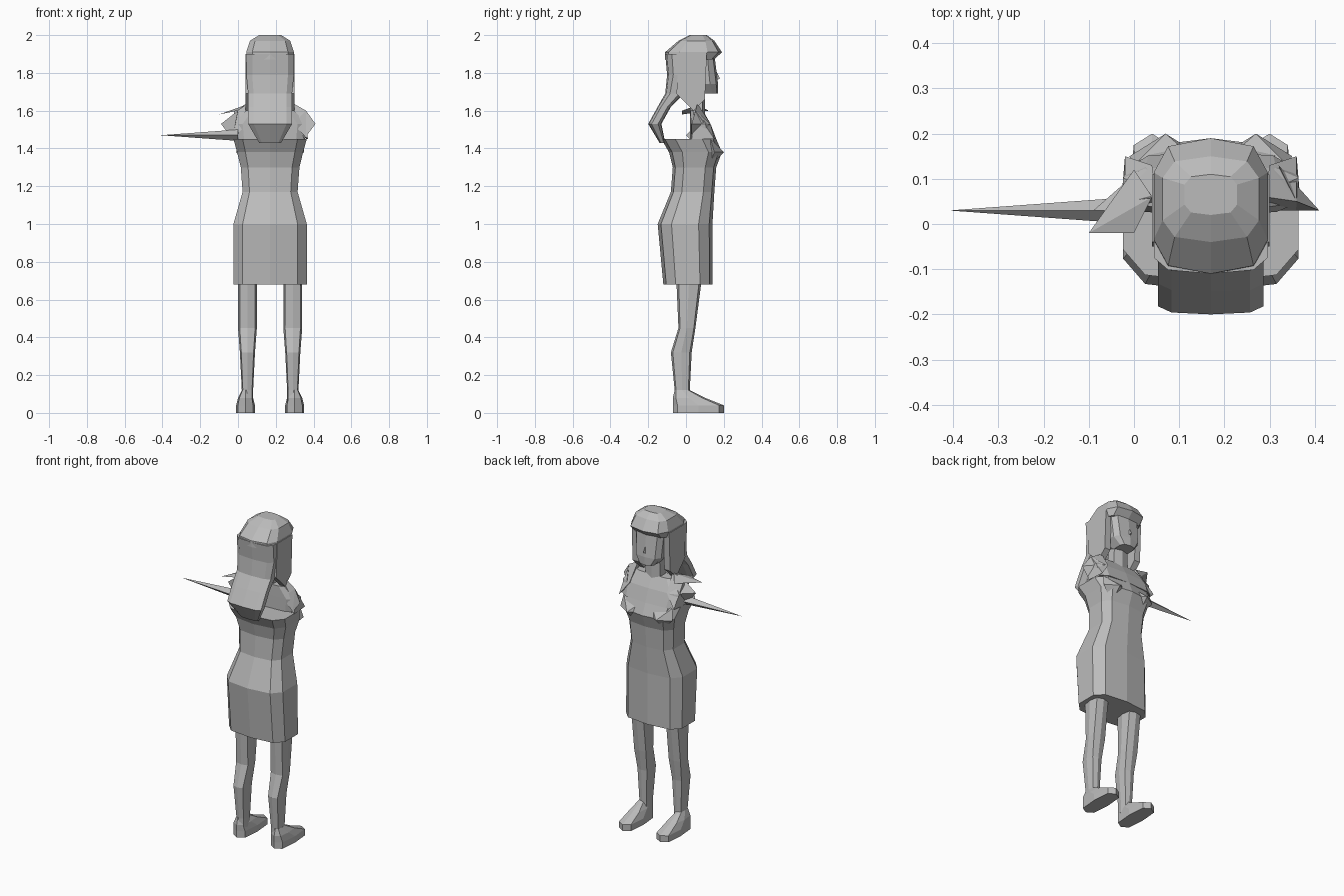
import bpy, bmesh
from math import sin, cos, pi, copysign
from mathutils import Matrix, Vector

if "Cube" in bpy.data.objects:
    bpy.data.objects.remove(bpy.data.objects["Cube"])

colour = (.5, .5, .5, 1)
grey = bpy.data.materials.new("plain grey")
grey.use_nodes = True
grey.diffuse_color = colour
grey.node_tree.nodes["Principled BSDF"].inputs["Base Color"].default_value = colour

# The body stands beside the origin because of the long spike
middle = .17
sides = {"left": 1, "right": -1}

# Landmark heights
ankle, knee, hem, hip, waist, ribs = .12, .45, .68, 1, 1.17, 1.3
bust, armpit, shoulder, collar = 1.38, 1.45, 1.53, 1.6
chin, brow, crown = 1.69, 1.9, 2


def finish(name, bm):
    bmesh.ops.recalc_face_normals(bm, faces=bm.faces)
    mesh = bpy.data.meshes.new(name)
    bm.to_mesh(mesh)
    bm.free()
    mesh.materials.append(grey)
    part = bpy.data.objects.new(name, mesh)
    bpy.context.collection.objects.link(part)
    return part


def squared(value):
    """Push a sine or cosine outward, so that a round section turns boxy."""
    return copysign(abs(value) ** .6, value)


def loft(name, rings, x=middle, count=10):
    """Join boxy rings, each given as height, half width, back and front."""
    bm = bmesh.new()
    loops = []
    for height, width, back, front in rings:
        loop = []
        for step in range(count):
            angle = 2 * pi * step / count
            across = width * squared(sin(angle))
            along = (back + front) / 2 + (front - back) / 2 * squared(cos(angle))
            loop.append(bm.verts.new((x + across, along, height)))
        loops.append(loop)
    for lower, upper in zip(loops, loops[1:]):
        for i in range(count):
            bm.faces.new((lower[i - 1], lower[i], upper[i], upper[i - 1]))
    bm.faces.new(loops[0])
    bm.faces.new(loops[-1])
    return finish(name, bm)


def hull(name, points, side=1):
    """Wrap a faceted solid round points measured from the body's middle."""
    bm = bmesh.new()
    for across, along, height in points:
        bm.verts.new((middle + side * across, along, height))
    bmesh.ops.convex_hull(bm, input=bm.verts)
    return finish(name, bm)


def plate(name, centre, size):
    bm = bmesh.new()
    bmesh.ops.create_cube(bm, size=1)
    bmesh.ops.scale(bm, vec=size, verts=bm.verts)
    bmesh.ops.translate(bm, vec=centre, verts=bm.verts)
    return finish(name, bm)


# Dress with a flared back, and a shoulder yoke set forward of it
loft("dress", [
    (hem, .2, -.12, .14), (hip, .2, -.15, .14), (waist, .15, -.08, .15),
    (ribs, .16, -.07, .16), (bust, .18, -.09, .19), (armpit, .2, -.13, .16)])
loft("yoke", [
    (armpit, .19, .02, .16), (shoulder, .2, .02, .13), (collar, .13, .02, .09)])

# Neck, face and nose
loft("neck", [(shoulder, .06, .02, .1), (chin + .05, .05, .02, .1)], count=6)
loft("face", [(chin, .05, .05, .17), (chin + .05, .09, 0, .17), (brow, .1, 0, .15)])
hull("nose", [(-.01, .16, 1.76), (.01, .16, 1.76), (0, .18, 1.77), (0, .15, 1.83)])

# Hair: crown with an overhanging fringe, and a fall ending in a tail off the back
loft("hair_crown", [
    (brow - .03, .13, -.11, .15), (brow + .01, .13, -.11, .19),
    (crown - .03, .11, -.04, .15), (crown, .06, .02, .11)])
loft("hair_fall", [
    (armpit - .02, .06, -.14, -.11), (shoulder, .12, -.2, -.13),
    (collar + .02, .12, -.15, -.08), (chin, .12, -.11, -.01),
    (chin + .1, .13, -.1, .03), (brow, .13, -.11, .03)])

# Everything that comes in pairs
for tag, side in sides.items():
    leg = middle + side * .12
    loft(tag + "_leg", [
        (ankle / 2, .03, -.06, .02), (ankle, .03, -.06, .02), (ankle + .2, .04, -.08, .03),
        (knee, .05, -.04, .05), (hem, .05, -.05, .08)], leg, 8)

    # The shoe slopes from instep down to toe
    shoe = leg + side * .01
    loft(tag + "_shoe", [
        (0, .05, -.07, .2), (.04, .05, -.07, .2), (.08, .04, -.07, .1),
        (ankle, .02, -.06, .02)], shoe, 8)

    hull(tag + "_bust", [
        (.02, .13, armpit), (.17, .13, armpit), (.1, .2, bust),
        (.02, .15, bust), (.18, .15, bust), (.1, .12, ribs)], side)

    hull(tag + "_side_lock", [
        (across, along, height) for across in (.09, .13) for along, height in (
            (-.04, brow), (.11, brow), (.1, chin - .03), (.04, collar), (-.05, chin))], side)

    # Shoulder cap, standing forward of the gap behind the neck
    hull(tag + "_shoulder", [
        (.12, .06, collar + .04), (.19, .05, collar), (.2, .03, armpit),
        (.12, .03, shoulder), (.13, .13, shoulder), (.19, .15, armpit)], side)

    plate(tag + "_eye", (middle + side * .04, .14, brow - .08), (.02, .008, .01))

# The left shoulder juts out to a corner, the right one to two ragged points
hull("left_shoulder_corner", [
    (.24, .03, shoulder), (.19, .05, collar), (.18, .03, armpit), (.15, .13, shoulder)])
hull("upper_ragged_point", [
    (.27, -.02, collar - .02), (.17, -.02, collar), (.13, .06, collar + .03),
    (.17, .12, collar)], side=-1)
hull("lower_ragged_point", [
    (.26, .03, shoulder), (.17, .03, collar), (.18, .1, shoulder),
    (.2, .03, armpit)], side=-1)

# Long thin spike reaching out past the right shoulder
spike = bmesh.new()
bmesh.ops.create_cone(spike, cap_ends=True, segments=4, radius1=.03, radius2=0, depth=.41)
bmesh.ops.rotate(spike, matrix=Matrix.Rotation(-pi / 2, 3, "Y"), verts=spike.verts)
bmesh.ops.translate(spike, vec=Vector((-.205, .03, armpit + .02)), verts=spike.verts)
finish("spike", spike)
